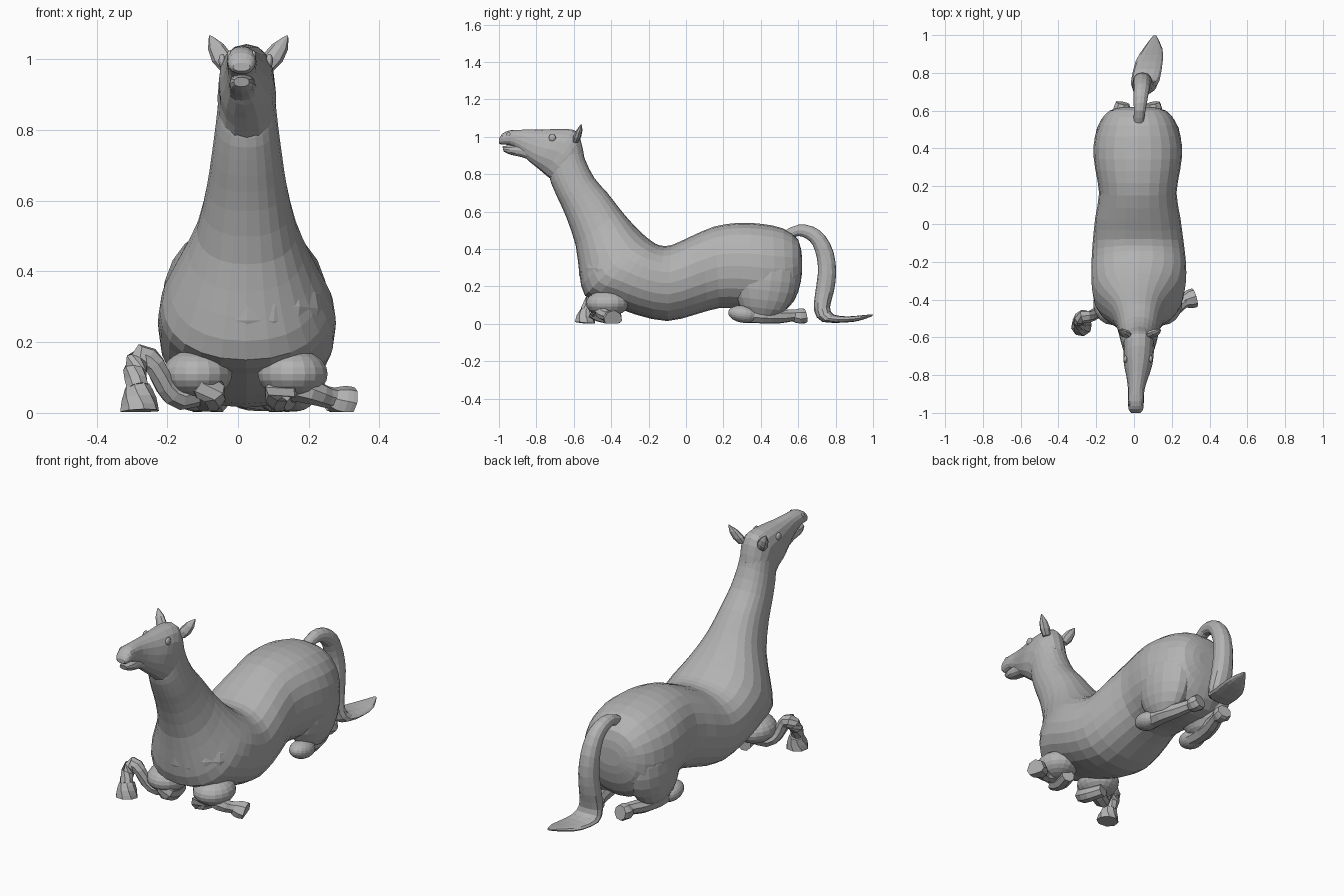
import bpy
import bmesh
from math import sin, cos, pi
from mathutils import Vector, Matrix

cube = bpy.data.objects.get("Cube")
if cube:
    bpy.data.objects.remove(cube, do_unlink=True)

# One plain grey for the whole animal
grey = bpy.data.materials.new("plain_grey")
grey.use_nodes = True
grey.diffuse_color = (0.45, 0.45, 0.45, 1)
grey.node_tree.nodes["Principled BSDF"].inputs["Base Color"].default_value = grey.diffuse_color


def finish(bm, name, smooth=False):
    """Turn a bmesh into a named grey object."""
    bmesh.ops.recalc_face_normals(bm, faces=bm.faces[:])
    mesh = bpy.data.meshes.new(name)
    bm.to_mesh(mesh)
    bm.free()
    mesh.materials.append(grey)
    obj = bpy.data.objects.new(name, mesh)
    bpy.context.collection.objects.link(obj)
    for poly in mesh.polygons:
        poly.use_smooth = smooth
    return obj


def refine(rows):
    """Insert one smooth in-between row after each row."""
    out = []
    last = len(rows) - 1
    for i in range(last):
        before, a, b, after = rows[max(i - 1, 0)], rows[i], rows[i + 1], rows[min(i + 2, last)]
        out.append(a)
        out.append(tuple((9 * (p + q) - o - r) / 16 for o, p, q, r in zip(before, a, b, after)))
    return out + [rows[last]]


def skin(rings, name):
    """Join rings of points into a closed tube."""
    bm = bmesh.new()
    loops = [[bm.verts.new(p) for p in ring] for ring in rings]
    for a, b in zip(loops, loops[1:]):
        for i in range(len(a)):
            j = (i + 1) % len(a)
            bm.faces.new((a[i], a[j], b[j], b[i]))
    bm.faces.new(loops[0])
    bm.faces.new(loops[-1])
    return finish(bm, name)


def loft(name, rows, sides=20, power=0.9):
    """Rows: top y, top z, bottom y, bottom z, half width, centre x."""
    rings = []
    for ty, tz, by, bz, half, cx in refine(rows):
        top, low = Vector((cx, ty, tz)), Vector((cx, by, bz))
        mid, up = (top + low) / 2, (top - low) / 2
        ring = []
        for k in range(sides):
            s, c = sin(2 * pi * k / sides), cos(2 * pi * k / sides)
            s = abs(s) ** power * (1 if s > 0 else -1)
            c = abs(c) ** power * (1 if c > 0 else -1)
            ring.append(mid + up * c + Vector((half * s, 0, 0)))
        rings.append(ring)
    return skin(rings, name)


def tube(name, rows, sides=8):
    """Rows: x, y, z, radius."""
    rows = refine(rows)
    pts = [Vector(r[:3]) for r in rows]
    rings = []
    for i, p in enumerate(pts):
        way = pts[min(i + 1, len(pts) - 1)] - pts[max(i - 1, 0)]
        side = way.cross(Vector((0.3, 0.2, 1))).normalized()
        up = side.cross(way).normalized()
        ring = []
        for k in range(sides):
            a = 2 * pi * k / sides
            q = p + (side * cos(a) + up * sin(a)) * rows[i][3]
            q.z = max(q.z, 0.003)
            ring.append(q)
        rings.append(ring)
    return skin(rings, name)


def ball(name, place, size, tilt=0, smooth=False):
    bm = bmesh.new()
    bmesh.ops.create_uvsphere(bm, u_segments=18, v_segments=12, radius=1)
    bm.transform(Matrix.Translation(place) @ Matrix.Rotation(tilt, 4, 'X')
                 @ Matrix.Diagonal((*size, 1)))
    return finish(bm, name, smooth)


# Torso and neck, from rump to throat
loft("torso_and_neck", [
    (.62, .36, .62, .27, .07, .02),
    (.6, .45, .6, .17, .15, .02),
    (.52, .51, .54, .08, .205, .02),
    (.4, .535, .42, .065, .235, .02),
    (.28, .54, .3, .08, .225, .02),
    (.15, .52, .18, .085, .205, .02),
    (.02, .465, .05, .05, .225, .02),
    (-.08, .42, -.1, .015, .24, .022),
    (-.14, .42, -.27, .05, .25, .025),
    (-.18, .44, -.43, .11, .25, .025),
    (-.23, .48, -.54, .15, .235, .022),
    (-.29, .54, -.57, .27, .19, .022),
    (-.35, .61, -.59, .42, .142, .025),
    (-.42, .7, -.64, .57, .114, .025),
    (-.49, .78, -.685, .67, .1, .025),
    (-.54, .88, -.72, .75, .088, .025),
    (-.565, .97, -.73, .79, .081, .025),
], sides=24)

# Full breast in front of the shoulders
ball("chest", (.025, -.37, .285), (.232, .205, .168), tilt=-.1)

# Head: skull and upper muzzle, then the lower jaw
loft("head", [
    (-.545, .9, -.71, .765, .075, .025),
    (-.565, .99, -.73, .78, .083, .025),
    (-.6, 1.037, -.755, .8, .08, .025),
    (-.69, 1.042, -.79, .83, .076, .022),
    (-.78, 1.038, -.84, .87, .058, .018),
    (-.87, 1.038, -.89, .92, .043, .012),
    (-.94, 1.035, -.94, .955, .042, .01),
    (-.98, 1.018, -.985, .958, .038, .01),
    (-1, .99, -1, .966, .024, .01),
], sides=16)
loft("lower_jaw", [
    (-.8, .93, -.8, .865, .045, .015),
    (-.88, .96, -.88, .892, .037, .012),
    (-.945, .955, -.94, .905, .034, .01),
    (-.982, .949, -.975, .922, .022, .01),
], sides=12)

# Ears, eyes and nostrils, one of each per side
for side, label in ((1, "left"), (-1, "right")):
    root = Vector((.025 + side * .055, -.59, .975))
    tip = Vector((.03 + side * .11, -.56, 1.067))
    rings = []
    for t, wide in ((0, .024), (.3, .033), (.65, .026), (.9, .01), (1, .002)):
        mid = root.lerp(tip, t)
        rings.append([mid + Vector((side * wide * .85 * cos(a), .65 * wide * sin(a), -.3 * wide * cos(a)))
                      for a in (pi * k / 4 for k in range(8))])
    skin(rings, label + "_ear")
    ball(label + "_eye", (.022 + side * .067, -.715, .995), (.01, .019, .02), smooth=True)
    ball(label + "_nostril_rim", (.01 + side * .034, -.95, 1.012), (.007, .014, .011), tilt=.6)

# Tail: arches up, drops, and trails flat along the ground
loft("tail", [
    (.53, .5, .55, .45, .027, .025),
    (.6, .53, .6, .47, .031, .03),
    (.68, .52, .645, .455, .037, .035),
    (.745, .47, .678, .42, .042, .04),
    (.79, .38, .7, .35, .046, .042),
    (.803, .27, .705, .27, .05, .045),
    (.79, .17, .69, .16, .055, .045),
    (.77, .09, .685, .07, .062, .05),
    (.79, .05, .73, .01, .075, .06),
    (.86, .04, .86, .008, .072, .08),
    (.93, .045, .93, .018, .05, .1),
    (.998, .052, .998, .042, .008, .11),
], sides=12)

# Hind legs: haunch, stifle, folded cannon and hoof
for side, label in ((1, "left"), (-1, "right")):
    x = .02 + side * .135
    ball(label + "_haunch", (x - side * .01, .425, .235), (.105, .17, .215), tilt=-.12)
    ball(label + "_stifle", (x + side * .01, .305, .052), (.055, .08, .046), tilt=-.15)
    tube(label + "_hind_cannon", [
        (x, .32, .05, .045),
        (x, .41, .045, .045),
        (x - side * .02, .5, .04, .038),
        (x - side * .04, .56, .045, .033),
        (x - side * .05, .59, .045, .033),
    ])
    tube(label + "_hind_hoof", [
        (x - side * .05, .58, .045, .034),
        (x - side * .05, .61, .04, .045),
        (x - side * .055, .64, .045, .038),
    ])

    # Folded forearm and knee tucked below the chest
    ball(label + "_elbow", (x, -.42, .11), (.1, .115, .07))
    tube(label + "_forearm", [
        (x - side * .01, -.41, .1, .06),
        (x - side * .02, -.47, .085, .05),
        (x - side * .04, -.49, .06, .04),
        (x - side * .04, -.43, .04, .038),
        (x - side * .02, -.355, .038, .034),
    ])

# Right forefoot arches outwards and stands on its hoof
tube("right_fore_pastern", [
    (-.1, -.42, .07, .045),
    (-.165, -.45, .045, .037),
    (-.205, -.475, .075, .03),
    (-.235, -.49, .135, .031),
    (-.27, -.49, .16, .036),
    (-.292, -.51, .12, .033),
    (-.283, -.535, .07, .033),
])
tube("right_fore_hoof", [
    (-.285, -.525, .075, .036),
    (-.28, -.535, .04, .049),
    (-.278, -.54, .004, .056),
])

# Left forefoot lies flat, pointing outwards
tube("left_fore_pastern", [
    (.14, -.44, .08, .045),
    (.21, -.45, .06, .037),
    (.25, -.425, .045, .031),
    (.28, -.405, .04, .031),
])
tube("left_fore_hoof", [
    (.26, -.41, .038, .034),
    (.295, -.398, .028, .05),
    (.322, -.39, .022, .051),
])
